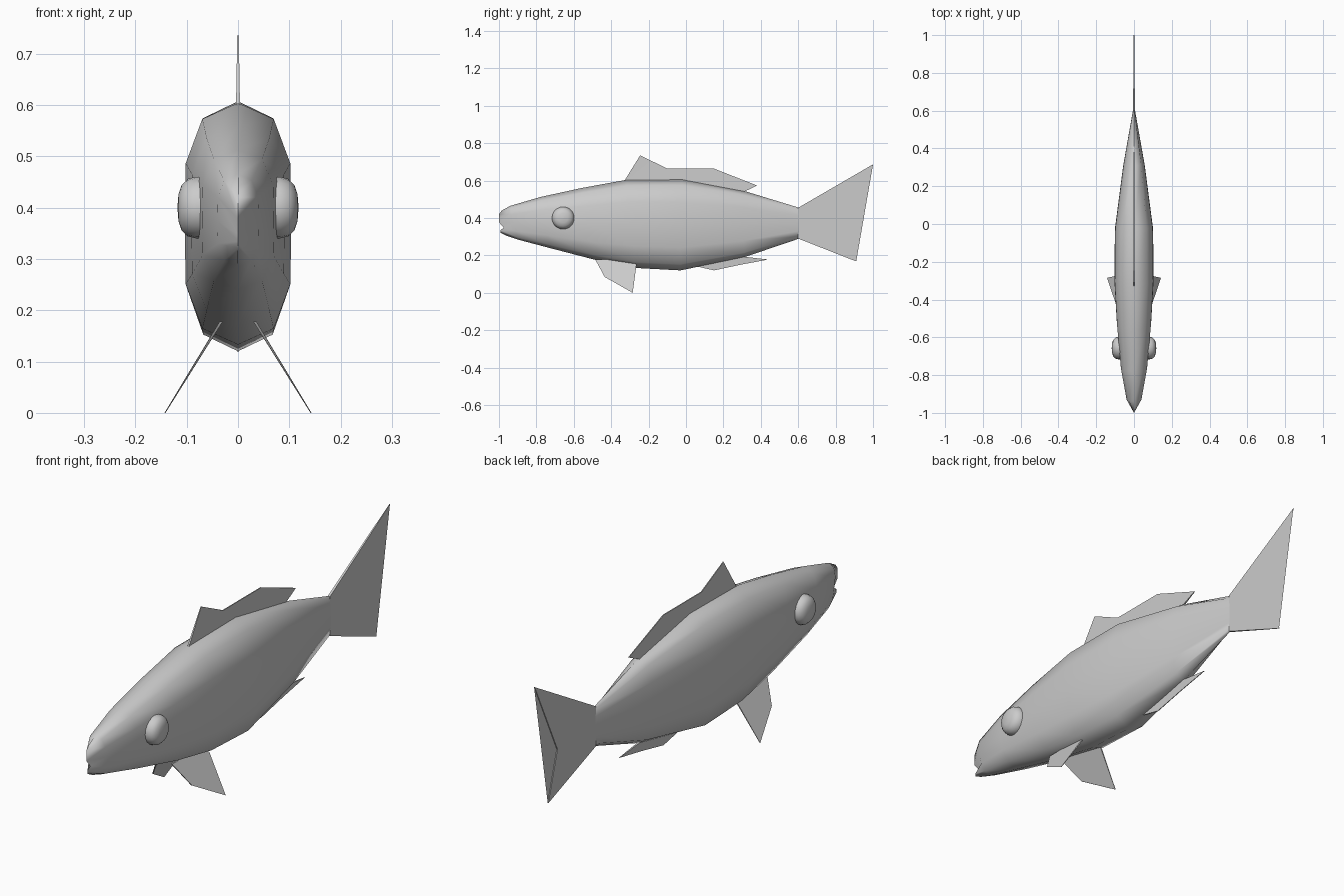
import bpy, bmesh, math

if "Cube" in bpy.data.objects:
    bpy.data.objects.remove(bpy.data.objects["Cube"])


def finish(name, bm, smooth_angle):
    bmesh.ops.remove_doubles(bm, verts=bm.verts, dist=1e-5)
    bmesh.ops.recalc_face_normals(bm, faces=bm.faces)
    me = bpy.data.meshes.new(name)
    bm.to_mesh(me)
    bm.free()
    ob = bpy.data.objects.new(name, me)
    bpy.context.collection.objects.link(ob)
    bpy.ops.object.select_all(action='DESELECT')
    ob.select_set(True)
    bpy.context.view_layer.objects.active = ob
    bpy.ops.object.shade_smooth_by_angle(angle=math.radians(smooth_angle))
    return ob


def loft(bm, rings):
    n = len(rings[0])
    for a, b in zip(rings, rings[1:]):
        for i in range(n):
            j = (i + 1) % n
            bm.faces.new((a[i], a[j], b[j], b[i]))


# Body: 12-sided sections, front rows collapse onto the snout and mouth line
WIDE = [0, .67, .98, 1, .98, .67, 0]
SNOUT = [(-.985, .44), (-1, .42), (-1, .378), (-.974, .347),
         (-.993, .335), (-.993, .322), (-.96, .305)]
# top y, top z, bottom y, bottom z, half width
STATIONS = [(-.94, .465, -.90, .285, .04), (-.78, .512, -.73, .24, .070),
            (-.56, .56, -.48, .175, .091), (-.32, .604, -.27, .133, .104),
            (-.02, .607, -.03, .12, .101), (.31, .545, .31, .19, .057),
            (.605, .455, .605, .29, .005)]


def section(rows):
    right = [(x, y, z) for x, y, z in rows]
    left = [(-x, y, z) for x, y, z in rows[-2:0:-1]]
    return right + left


bm = bmesh.new()
sections = [section([(0, y, z) for y, z in SNOUT])]
for yt, zt, yb, zb, w in STATIONS:
    rows = []
    for k in range(7):
        t = (1 - math.cos(math.pi * k / 6)) / 2
        rows.append((w * WIDE[k], yt + (yb - yt) * t, zt + (zb - zt) * t))
    sections.append(section(rows))
rings = [[bm.verts.new(p) for p in s] for s in sections]
loft(bm, rings)
bm.faces.new(rings[-1])
finish("body", bm, 75)

# Eyes: domes turned around the x axis
DOME = [(.060, .06), (.060, .082), (.056, .098), (.044, .110), (.026, .116), (.001, .118)]
for side, label in ((1, "right"), (-1, "left")):
    bm = bmesh.new()
    rings = []
    for r, x in DOME:
        rings.append([bm.verts.new((side * x, -.657 + r * math.cos(a), .40 + r * math.sin(a)))
                      for a in (math.tau * i / 20 for i in range(20))])
    loft(bm, rings)
    bm.faces.new(rings[0])
    bm.faces.new(rings[-1])
    finish("eye_" + label, bm, 60)


# Fins: thin plates given as (y, z, half thickness), optionally splayed sideways
def fin(name, pts, centre=lambda z: 0):
    bm = bmesh.new()
    a = [bm.verts.new((centre(z) + t, y, z)) for y, z, t in pts]
    b = [bm.verts.new((centre(z) - t, y, z)) for y, z, t in pts]
    loft(bm, [a, b])
    caps = [bm.faces.new(a), bm.faces.new(b)]
    bmesh.ops.triangulate(bm, faces=caps)
    finish(name, bm, 40)


fin("tail_fin", [(.60, .455, .005), (1.0, .687, .0015), (.85, .37, .002),
                 (.91, .168, .0015), (.60, .29, .005)])
fin("dorsal_fin", [(-.335, .59, .004), (-.245, .735, .0015), (-.10, .664, .002),
                   (.15, .664, .002), (.38, .574, .0015), (.31, .54, .004),
                   (0, .59, .004)])
fin("anal_fin", [(.04, .145, .004), (.15, .12, .0015), (.29, .15, .0015),
                 (.44, .178, .0015), (.31, .193, .004), (.15, .19, .004)])
for side, label in ((1, "right"), (-1, "left")):
    fin("pelvic_fin_" + label,
        [(-.485, .178, .003), (-.435, .085, .002), (-.285, .0, .001),
         (-.265, .15, .003), (-.30, .178, .003)],
        lambda z: side * (.034 + (.176 - z) * .615))
